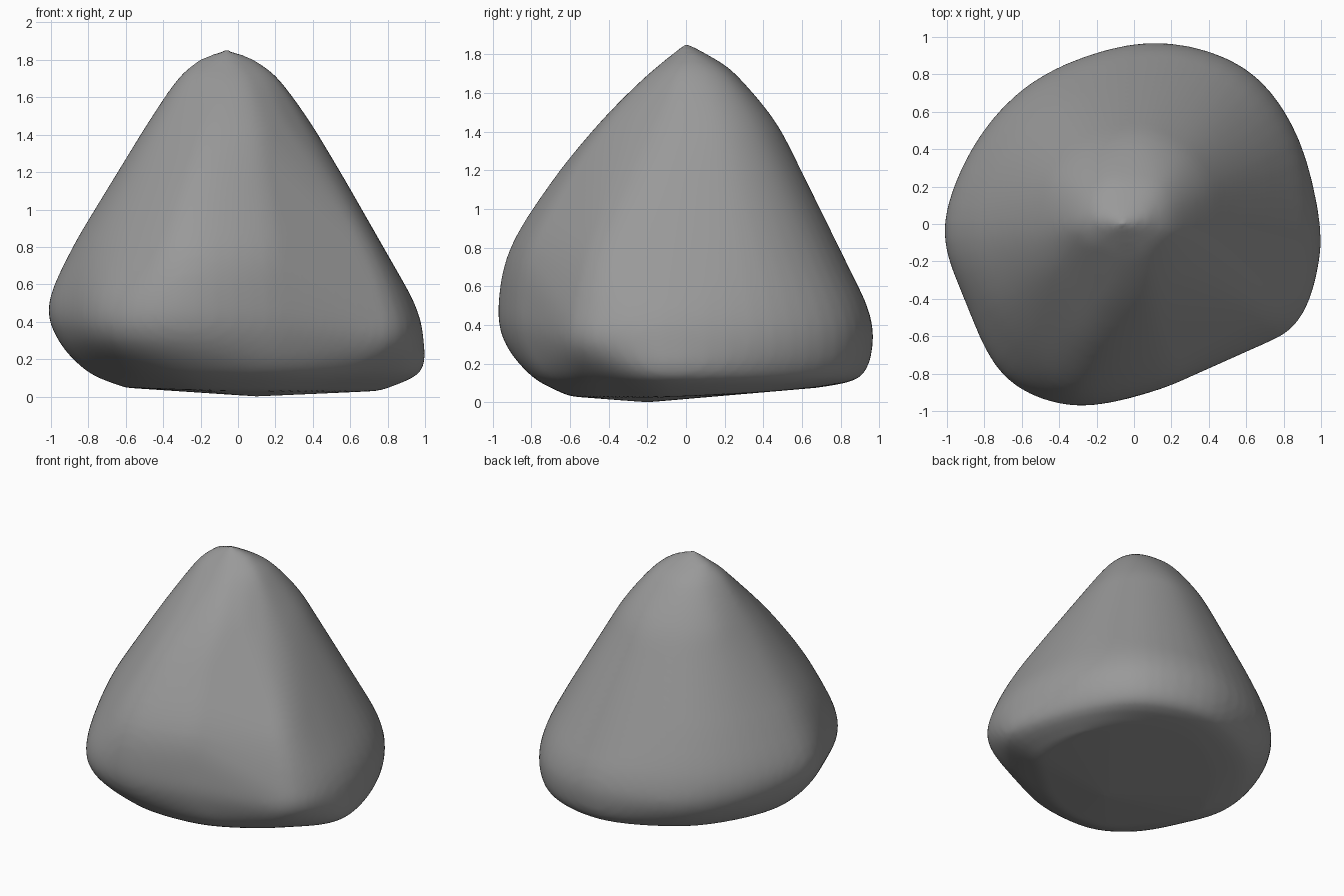
import bpy, bmesh
from math import sin, cos, radians
from mathutils import Vector

if "Cube" in bpy.data.objects:
    bpy.data.objects.remove(bpy.data.objects["Cube"])

# Radii of horizontal slices through the rock, at these compass angles
ANGLES = [-7, 27, 55, 85, 120, 150, 180, 205, 230, 252, 280, 305, 328]
BASE = [.76, .78, .76, .67, .56, .54, .60, .58, .58, .62, .60, .60, .62]
SLICES = {
    0.13: [.98, .94, .96, .90, .80, .77, .80, .77, .81, .82, .78, .79, .87],
    0.30: [1.0, .99, 1.02, .97, .92, .92, .96, .95, 1.03, .98, .87, .86, 1.01],
    0.50: [.95, .95, .98, .94, .91, .94, 1.01, .99, 1.06, 1.02, .89, .85, .98],
    0.80: [.78, .80, .82, .79, .79, .82, .88, .89, .92, .95, .84, .77, .84],
    1.15: [.58, .60, .62, .62, .62, .64, .67, .68, .69, .72, .64, .57, .60],
    1.45: [.39, .43, .46, .465, .47, .49, .49, .48, .46, .46, .43, .39, .38],
    1.70: [.21, .23, .25, .25, .28, .31, .32, .28, .22, .20, .19, .18, .19],
}
STEPS = 5


def polar(r, angle, z):
    return Vector((r * cos(radians(angle)), r * sin(radians(angle)), z))


def spline(a, b, c, d, t):
    return 0.5 * (2 * b + (c - a) * t + (2 * a - 5 * b + 4 * c - d) * t * t
                  + (3 * b - a - 3 * c + d) * t ** 3)


def smooth(points, closed):
    n, out = len(points), []
    pick = (lambda i: points[i % n]) if closed else (lambda i: points[min(max(i, 0), n - 1)])
    for i in range(n if closed else n - 1):
        out += [spline(*(pick(i + k) for k in (-1, 0, 1, 2)), s / STEPS) for s in range(STEPS)]
    return out if closed else out + [points[-1]]


# Underside ring, rising gently towards the back and left
ring = [polar(r, a, 0.03) for r, a in zip(BASE, ANGLES)]
for p in ring:
    p.z += 0.08 * max(p.y - 0.1, 0) + 0.03 * max(-p.x, 0)
rings = [ring]

# Body slices and rounded tip
for z, radii in SLICES.items():
    rings.append([polar(r, a, z) for r, a in zip(radii, ANGLES)])
rings.append([Vector((-0.06 + 0.14 * cos(radians(a)), 0.025 + 0.075 * sin(radians(a)), 1.805))
              for a in ANGLES])

# Smooth around each ring, then up each column, and wrap in a convex skin
rings = [smooth(r, True) for r in rings]
bm = bmesh.new()
for col in zip(*rings):
    for p in smooth(list(col), False):
        bm.verts.new(p)
bm.verts.new((0.1, -0.2, 0))
bm.verts.new((-0.06, 0, 1.86))
hull = bmesh.ops.convex_hull(bm, input=bm.verts[:])
inner = {g for g in hull["geom_interior"] + hull["geom_unused"] if isinstance(g, bmesh.types.BMVert)}
bmesh.ops.delete(bm, geom=list(inner), context='VERTS')
bmesh.ops.recalc_face_normals(bm, faces=bm.faces)
mesh = bpy.data.meshes.new("rock")
bm.to_mesh(mesh)
bm.free()
rock = bpy.data.objects.new("rock", mesh)
bpy.context.collection.objects.link(rock)

# Even out the surface and soften the edges
remesh = rock.modifiers.new("even_surface", 'REMESH')
remesh.mode = 'VOXEL'
remesh.voxel_size = 0.025
remesh.use_smooth_shade = True
soften = rock.modifiers.new("soften", 'SMOOTH')
soften.factor = 0.5
soften.iterations = 6

# Dark grey stone
stone = bpy.data.materials.new("stone")
stone.diffuse_color = (0.32, 0.32, 0.32, 1)
stone.use_nodes = True
stone.node_tree.nodes["Principled BSDF"].inputs["Base Color"].default_value = stone.diffuse_color
mesh.materials.append(stone)
